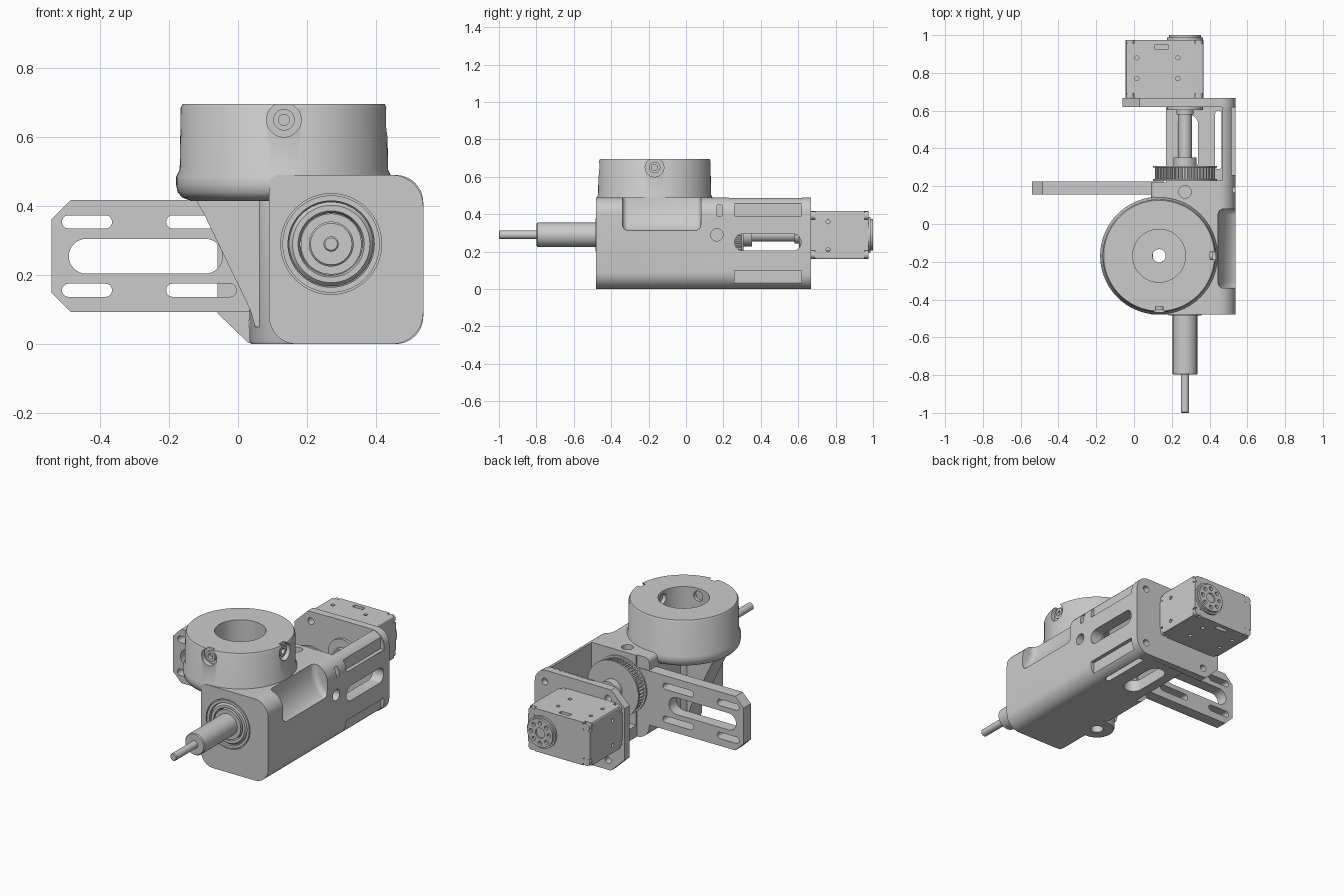
import bpy, bmesh
from math import sin, cos, pi, radians
from mathutils import Vector

old = bpy.data.objects.get("Cube")
if old:
    bpy.data.objects.remove(old, do_unlink=True)

grey = bpy.data.materials.new("machined_grey")
grey.use_nodes = True
COLOR = (0.6, 0.6, 0.6, 1)
grey.diffuse_color = COLOR
grey.node_tree.nodes["Principled BSDF"].inputs["Base Color"].default_value = COLOR
parts = []


def to_3d(axis, u, v, h):
    return {"X": (h, u, v), "Y": (u, h, v), "Z": (u, v, h)}[axis]


def finish(name, bm):
    bmesh.ops.remove_doubles(bm, verts=bm.verts, dist=1e-5)
    bmesh.ops.recalc_face_normals(bm, faces=bm.faces)
    me = bpy.data.meshes.new(name)
    bm.to_mesh(me)
    bm.free()
    me.materials.append(grey)
    ob = bpy.data.objects.new(name, me)
    bpy.context.collection.objects.link(ob)
    parts.append(ob)
    return ob


def prism(name, pts, axis, lo, hi):
    """Extrude a flat outline along an axis."""
    bm = bmesh.new()
    a, b = ([bm.verts.new(to_3d(axis, u, v, h)) for u, v in pts] for h in (lo, hi))
    bm.faces.new(a)
    bm.faces.new(b)
    for i in range(len(a)):
        j = (i + 1) % len(a)
        bm.faces.new((a[i], a[j], b[j], b[i]))
    return finish(name, bm)


def lathe(name, profile, axis, u, v, seg=64):
    """Spin a closed (radius, height) profile about an axis through u, v."""
    bm = bmesh.new()
    rings = [[bm.verts.new(to_3d(axis, u + r * cos(2 * pi * k / seg),
                                 v + r * sin(2 * pi * k / seg), h))
              for k in range(seg)] for r, h in profile]
    for i, ring in enumerate(rings):
        nxt = rings[(i + 1) % len(rings)]
        if profile[i][0] == 0 and profile[(i + 1) % len(rings)][0] == 0:
            continue
        for k in range(seg):
            m = (k + 1) % seg
            bm.faces.new((ring[k], ring[m], nxt[m], nxt[k]))
    bmesh.ops.remove_doubles(bm, verts=bm.verts, dist=1e-5)
    bmesh.ops.dissolve_degenerate(bm, edges=bm.edges, dist=1e-6)
    return finish(name, bm)


def rod(name, r, axis, u, v, lo, hi, seg=48):
    return prism(name, [(u + r * cos(2 * pi * k / seg), v + r * sin(2 * pi * k / seg))
                        for k in range(seg)], axis, lo, hi)


def rect(u0, u1, v0, v1, radii=0, n=8):
    """Rectangle outline; corner radii run from lower left, anticlockwise. n=1 chamfers."""
    if not isinstance(radii, (list, tuple)):
        radii = [radii] * 4
    corners = [Vector(c) for c in ((u0, v0), (u1, v0), (u1, v1), (u0, v1))]
    out = []
    for i, c in enumerate(corners):
        r = radii[i]
        if not r:
            out.append(tuple(c))
            continue
        to_prev = (corners[i - 1] - c).normalized() * r
        to_next = (corners[(i + 1) % 4] - c).normalized() * r
        mid = c + to_prev + to_next
        for k in range(n + 1):
            t = k / n * pi / 2
            out.append(tuple(mid - to_next * cos(t) - to_prev * sin(t)))
    return out


def box(name, x0, x1, y0, y1, z0, z1):
    return prism(name, rect(x0, x1, y0, y1), "Z", z0, z1)


def cut(ob, *cutters):
    for c in cutters:
        mod = ob.modifiers.new("cut", "BOOLEAN")
        mod.operation, mod.solver, mod.object = "DIFFERENCE", "EXACT", c
    bpy.context.view_layer.update()
    dg = bpy.context.evaluated_depsgraph_get()
    me = bpy.data.meshes.new_from_object(ob.evaluated_get(dg))
    ob.modifiers.clear()
    ob.data = me
    for c in cutters:
        parts.remove(c)
        bpy.data.objects.remove(c, do_unlink=True)


SX, SZ = 0.27, 0.29      # drive shaft axis
CX, CY = 0.133, -0.168   # turret axis

# Gearbox housing, with an open bay behind it
body = prism("housing", rect(0.09, 0.537, 0, 0.49, (0.08, 0.09, 0.09, 0.03)), "Y", -0.48, 0.63)
cut(body,
    box("bay", 0, 0.465, 0.23, 0.62, 0.07, 0.6),
    box("bay_left", 0, 0.17, 0.22, 0.64, -0.1, 0.6),
    prism("floor_slot", rect(0.23, 0.34, 0.28, 0.58, 0.054), "Z", -0.1, 0.2),
    prism("corner_slot", rect(0.43, 0.464, 0.29, 0.6, 0.016), "Z", -0.1, 0.2),
    prism("wall_slot", rect(0.26, 0.615, 0.205, 0.295, 0.044), "X", 0.4, 0.6),
    box("upper_relief", 0.515, 0.6, 0.26, 0.618, 0.39, 0.6),
    box("lower_relief", 0.515, 0.6, 0.26, 0.618, -0.1, 0.1),
    rod("side_hole", 0.033, "X", 0.165, SZ, 0.45, 0.6),
    prism("sensor_slot", rect(0.167, 0.193, 0.39, 0.45), "X", 0.47, 0.6),
    rod("top_hole", 0.033, "Z", 0.27, 0.17, 0.4, 0.6),
    rod("turret_hole", 0.035, "Z", CX, CY, -0.1, 0.6),
    lathe("front_seat", [(0, -0.6), (0.125, -0.6), (0.125, -0.465), (0.11, -0.45), (0, -0.45)],
          "Y", SX, SZ),
    lathe("front_groove", [(0.141, -0.6), (0.146, -0.6), (0.146, -0.47), (0.141, -0.47)],
          "Y", SX, SZ))

# Scoop in the housing side beside the turret
scoop = prism("scoop", [(0.44, 0.55), (0.45, 0.43), (0.475, 0.37), (0.51, 0.325),
                        (0.56, 0.30), (0.6, 0.55)], "Y", -0.34, 0.08)
bev = scoop.modifiers.new("soft", "BEVEL")
bev.width, bev.segments = 0.03, 4
cut(body, scoop)

# Turret with flange, bore, and two set screw seats
turret = lathe("turret", [(0.035, 0.415), (0.27, 0.415), (0.295, 0.425), (0.308, 0.44), (0.312, 0.46),
                          (0.312, 0.485), (0.302, 0.505), (0.299, 0.685), (0.293, 0.696),
                          (0.14, 0.696), (0.14, 0.50), (0.035, 0.50)], "Z", CX, CY, 96)
cut(turret,
    rod("seat_front", 0.05, "Y", CX, 0.65, -0.6, CY - 0.27),
    rod("seat_side", 0.05, "X", CY, 0.65, CX + 0.27, 0.6),
    rod("bore_front", 0.03, "Y", CX, 0.65, -0.6, CY),
    rod("bore_side", 0.03, "X", CY, 0.65, CX, 0.6))
for name, axis, u, base, sgn in (("front_set_screw", "Y", CX, CY, -1), ("side_set_screw", "X", CY, CX, 1)):
    lathe(name, [(0, base + sgn * 0.16), (0.031, base + sgn * 0.16), (0.031, base + sgn * 0.285),
                 (0.016, base + sgn * 0.285), (0.016, base + sgn * 0.26), (0, base + sgn * 0.26)],
          axis, u, 0.65, 32)

# Hub under the turret and its sloping rib
lathe("turret_hub", [(0.035, 0), (0.095, 0), (0.1, 0.01), (0.1, 0.42), (0.035, 0.42)], "Z", CX, CY)
prism("hub_rib", [(-0.13, 0.43), (-0.10, 0.38), (0.035, 0.10), (0.05, 0.05), (0.1, 0.05), (0.1, 0.43)],
      "Y", CY - 0.07, CY + 0.07)

# Front bearing rings and stepped output shaft
lathe("outer_race", [(0.122, -0.45), (0.122, -0.468), (0.112, -0.48), (0.096, -0.48),
                     (0.09, -0.465), (0.09, -0.45)], "Y", SX, SZ)
lathe("inner_race", [(0.088, -0.45), (0.088, -0.485), (0.06, -0.485), (0.06, -0.45)], "Y", SX, SZ)
lathe("output_shaft", [(0, -0.4), (0.065, -0.4), (0.065, -0.793), (0.06, -0.798), (0.022, -0.798),
                       (0.022, -0.996), (0.018, -1), (0, -1)], "Y", SX, SZ, 48)

# Slotted mounting arm
arm = prism("mounting_arm", rect(-0.54, 0.16, 0.093, 0.417, (0.055, 0, 0, 0.055), 1), "Y", 0.155, 0.225)
slots = [prism("slot", rect(u0, u1, z0, z0 + 0.038, 0.0185), "Y", 0.1, 0.3)
         for z0 in (0.137, 0.335) for u0, u1 in ((-0.51, -0.365), (-0.208, -0.005))]
cut(arm, prism("window", rect(-0.49, -0.045, 0.204, 0.305, 0.05), "Y", 0.1, 0.3), *slots)

# Toothed pulley, collar and drive shaft
teeth = 48
gear = []
for k in range(teeth):
    for f, r in ((-0.32, 0.145), (-0.2, 0.16), (0.2, 0.16), (0.32, 0.145)):
        a = 2 * pi * (k + f) / teeth
        gear.append((SX + r * cos(a), SZ + r * sin(a)))
prism("pulley_teeth", gear, "Y", 0.235, 0.30)
for name, y in (("pulley_front_flange", 0.227), ("pulley_rear_flange", 0.298)):
    rod(name, 0.17, "Y", SX, SZ, y, y + 0.01, 64)
rod("shaft_collar", 0.062, "Y", SX, SZ, 0.3, 0.352)
rod("drive_shaft", 0.036, "Y", SX, SZ, 0.34, 0.62)
rod("shaft_coupling", 0.046, "Y", SX, SZ, 0.58, 0.61)
rod("motor_boss", 0.095, "Y", SX, SZ, 0.604, 0.63)

# Rear motor plate
plate = prism("motor_plate", [(-0.06, 0.09), (0.03, 0.003)] + rect(-0.06, 0.537, 0, 0.49, (0, 0.08, 0.08, 0))[1:-1]
              + [(0.03, 0.487), (-0.06, 0.40)], "Y", 0.62, 0.668)
cut(plate, *[rod("plate_hole", 0.02, "Y", x, z, 0.5, 0.8, 24)
             for x, z in ((0.47, 0.07), (0.47, 0.42), (0.05, 0.06), (0.05, 0.43))])

# Motor with screw holes, connector and corner notches
motor = prism("motor", rect(-0.045, 0.367, 0.16, 0.418, 0.008, 3), "Y", 0.665, 0.975)
holes = [rod("hole", 0.011, "Z", x, y, z - 0.02, z + 0.02, 16)
         for x in (0.015, 0.232) for y in (0.77, 0.88) for z in (0.16, 0.418)]
holes += [rod("hole", 0.011, "X", 0.76, z, x - 0.02, x + 0.02, 16) for z in (0.21, 0.36) for x in (-0.045, 0.367)]
holes += [box("notch", x - 0.045, x + 0.045, y - 0.025, y + 0.025, z - 0.045, z + 0.045)
          for x in (-0.045, 0.367) for z in (0.16, 0.418) for y in (0.665, 0.98)]
holes += [box("connector", 0.11, 0.18, 0.925, 0.95, z - 0.03, z + 0.03) for z in (0.16, 0.418)]
cut(motor, *holes)
for x in (-0.02, 0.342):
    for z in (0.185, 0.393):
        rod("motor_corner_screw", 0.023, "Y", x, z, 0.66, 0.975, 24)

# Round motor horn
horn = lathe("motor_horn", [(0, 0.97), (0.095, 0.97), (0.095, 0.987), (0.085, 0.987), (0.085, 1),
                            (0.03, 1), (0.03, 0.99), (0, 0.99)], "Y", SX, SZ, 48)
cut(horn, *[rod("horn_hole", 0.012, "Y", SX + 0.06 * cos(k * pi / 4), SZ + 0.06 * sin(k * pi / 4), 0.985, 1.1, 16)
            for k in range(8)])

# Crisp edges with smooth curves
bpy.ops.object.select_all(action="DESELECT")
for ob in parts:
    ob.select_set(True)
bpy.context.view_layer.objects.active = body
bpy.ops.object.shade_smooth_by_angle(angle=radians(30))
